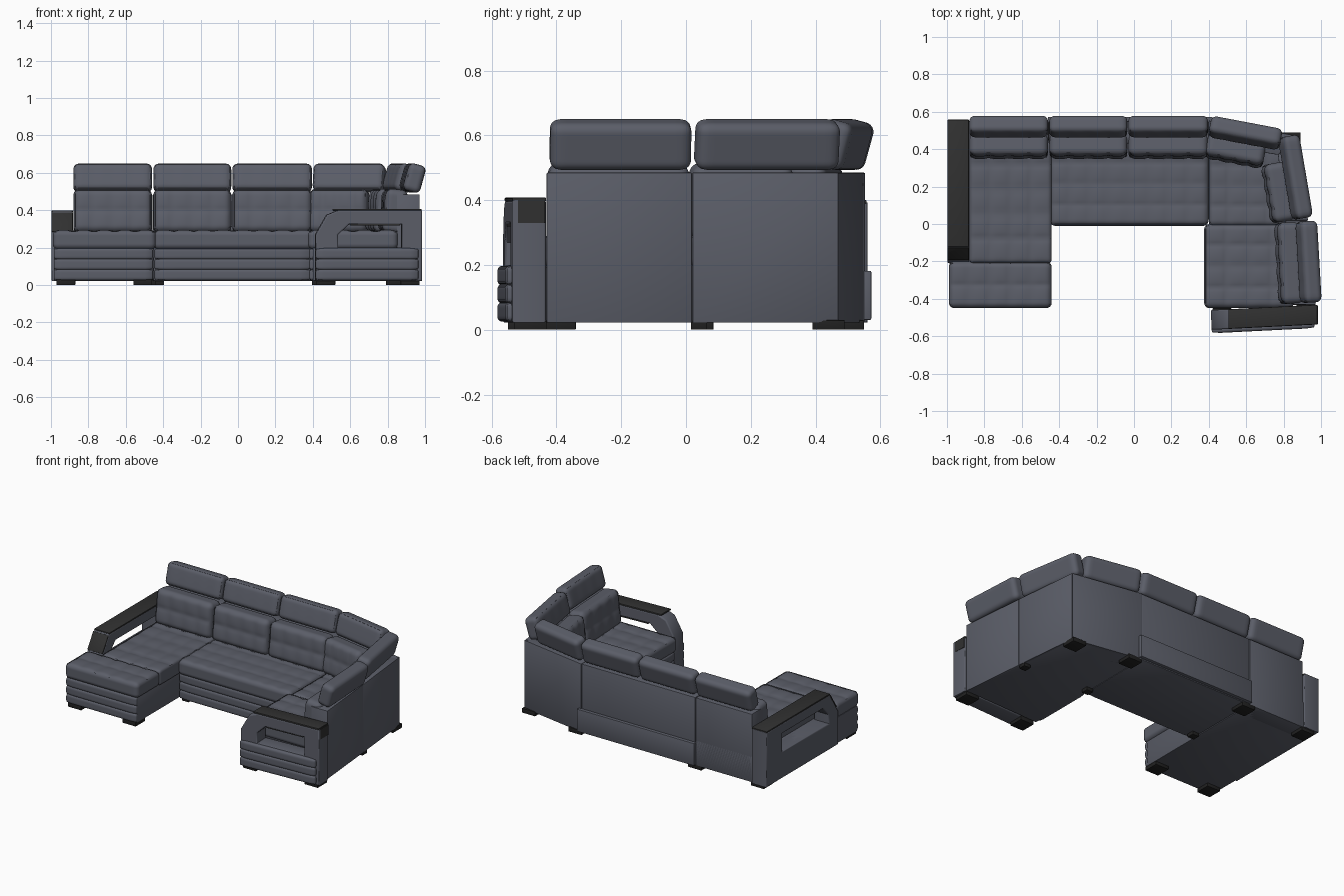
import bpy, bmesh, math
from mathutils import Vector

if "Cube" in bpy.data.objects:
    bpy.data.objects.remove(bpy.data.objects["Cube"])


def material(name, rgb):
    m = bpy.data.materials.new(name)
    m.use_nodes = True
    m.diffuse_color = (*rgb, 1)
    m.node_tree.nodes["Principled BSDF"].inputs["Base Color"].default_value = (*rgb, 1)
    return m


FABRIC = material("grey_fabric", (0.105, 0.112, 0.14))
PANEL = material("dark_panel", (0.03, 0.03, 0.03))
FOOT = material("black_foot", (0.015, 0.015, 0.015))


def add(name, mesh, mat, angle=40):
    ob = bpy.data.objects.new(name, mesh)
    bpy.context.collection.objects.link(ob)
    mesh.materials.clear()
    mesh.materials.append(mat)
    bpy.ops.object.select_all(action="DESELECT")
    ob.select_set(True)
    bpy.context.view_layer.objects.active = ob
    bpy.ops.object.shade_smooth_by_angle(angle=math.radians(angle))
    return ob


def prism(name, outline, z0, z1, mat=FABRIC, bevel=0.006):
    """Upright block with the given plan outline."""
    bm = bmesh.new()
    face = bm.faces.new([bm.verts.new((x, y, z0)) for x, y in outline])
    top = bmesh.ops.extrude_face_region(bm, geom=[face])["geom"]
    for v in top:
        if isinstance(v, bmesh.types.BMVert):
            v.co.z = z1
    bmesh.ops.recalc_face_normals(bm, faces=bm.faces)
    if bevel:
        bmesh.ops.bevel(bm, geom=bm.edges[:], offset=bevel, segments=2,
                        profile=0.5, affect="EDGES", clamp_overlap=True)
    mesh = bpy.data.meshes.new(name)
    bm.to_mesh(mesh)
    bm.free()
    return add(name, mesh, mat)


def box(name, x0, x1, y0, y1, z0, z1, mat=FABRIC, bevel=0.006):
    return prism(name, [(x0, y0), (x1, y0), (x1, y1), (x0, y1)], z0, z1, mat, bevel)


def cushion(name, size, loc, radius, tufts=(1, 1), depth=0.0, axis=2, side=1,
            cuts=20, turn=0.0, tilt=0.0):
    """Rounded block, stitched into a grid of puffs on one side."""
    bm = bmesh.new()
    bmesh.ops.create_cube(bm, size=2)
    bmesh.ops.subdivide_edges(bm, edges=bm.edges[:], cuts=cuts, use_grid_fill=True)
    half = Vector(size) / 2
    a, b = [i for i in range(3) if i != axis]
    for v in bm.verts:
        u = v.co.copy()
        p = Vector([h * (0.6 * c + 0.4 * math.sin(c * math.pi / 2)) for h, c in zip(half, u)])
        core = Vector([max(-(h - radius), min(h - radius, c)) for h, c in zip(half, p)])
        if (p - core).length > 1e-6:
            p = core + (p - core).normalized() * radius
        if u[axis] * side > 0.99:
            fa = abs(math.sin(math.pi * tufts[0] * (p[a] / size[a] + 0.5)))
            fb = abs(math.sin(math.pi * tufts[1] * (p[b] / size[b] + 0.5)))
            p[axis] -= side * depth * (1 - (fa * fb) ** 0.4)
        v.co = p
    mesh = bpy.data.meshes.new(name)
    bm.to_mesh(mesh)
    bm.free()
    ob = add(name, mesh, FABRIC, 60)
    ob.location = loc
    ob.rotation_euler = (tilt, 0, turn)
    return ob


def armrest(name, outline, hole, width):
    """Side profile with a window, drawn in its own plane and extruded."""
    curve = bpy.data.curves.new(name, "CURVE")
    curve.dimensions, curve.fill_mode = "2D", "BOTH"
    curve.extrude, curve.bevel_depth, curve.bevel_resolution = width / 2 - 0.008, 0.008, 2
    curve.offset = -0.008
    for pts in (outline, hole):
        s = curve.splines.new("POLY")
        s.points.add(len(pts) - 1)
        for p, (x, z) in zip(s.points, pts):
            p.co = (x, z, 0, 1)
        s.use_cyclic_u = True
    helper = bpy.data.objects.new(name + "_profile", curve)
    bpy.context.collection.objects.link(helper)
    graph = bpy.context.evaluated_depsgraph_get()
    mesh = bpy.data.meshes.new_from_object(helper.evaluated_get(graph))
    bpy.data.objects.remove(helper)
    return add(name, mesh, FABRIC)


# Base blocks
box("chaise_base", -0.985, -0.457, -0.43, 0.55, 0.022, 0.2)
box("middle_base", -0.453, 0.4, 0.02, 0.54, 0.022, 0.2)
prism("corner_base", [(0.4, -0.45), (0.97, -0.43), (0.88, 0.46), (0.4, 0.54)], 0.022, 0.2)

# Pleated front panels, three soft bands each
for i in range(3):
    z = 0.055 + i * 0.056
    for part, x, y, length, turn in (("chaise", -0.72, -0.428, 0.53, 0),
                                     ("middle", -0.026, 0.018, 0.84, 0),
                                     ("arm", 0.69, -0.553, 0.55, 0.05)):
        cushion(f"{part}_pleat_{i + 1}", (length, 0.035, 0.06), (x, y, z), 0.015,
                cuts=8, turn=turn)
    cushion(f"corner_pleat_{i + 1}", (0.42, 0.03, 0.06), (0.395, -0.22, z), 0.014,
            cuts=8, turn=math.pi / 2)

# Tufted seats
cushion("chaise_seat_front", (0.55, 0.25, 0.105), (-0.715, -0.325, 0.243), 0.03, (5, 2), 0.012, cuts=30)
cushion("chaise_seat", (0.44, 0.66, 0.105), (-0.66, 0.12, 0.243), 0.02, (4, 5), 0.012, cuts=36)
cushion("middle_seat", (0.85, 0.45, 0.105), (-0.026, 0.215, 0.243), 0.03, (8, 4), 0.01, cuts=40)
cushion("corner_seat", (0.42, 0.43, 0.1), (0.61, 0.205, 0.243), 0.025, (4, 4), 0.01, cuts=30)
cushion("side_seat", (0.48, 0.45, 0.105), (0.615, -0.225, 0.243), 0.03, (4, 4), 0.012, cuts=34)

# Back shell in upright panels that follow the corner
prism("chaise_back_shell", [(-0.88, 0.43), (-0.457, 0.43), (-0.457, 0.55), (-0.88, 0.55)], 0.022, 0.485)
prism("middle_back_shell", [(-0.455, 0.43), (0.4, 0.43), (0.4, 0.55), (-0.455, 0.55)], 0.022, 0.485)
prism("corner_back_shell", [(0.4, 0.43), (0.77, 0.37), (0.885, 0.47), (0.4, 0.553)], 0.022, 0.485, bevel=0.003)
prism("rear_side_shell", [(0.77, 0.37), (0.81, 0.02), (0.93, 0.02), (0.885, 0.47)], 0.022, 0.485, bevel=0.003)
prism("front_side_shell", [(0.81, 0.018), (0.85, -0.43), (0.972, -0.43), (0.93, 0.018)], 0.022, 0.485, bevel=0.003)
box("rear_storage_panel", -0.46, 0.42, 0.54, 0.572, 0.03, 0.182, bevel=0.004)

# Backrests: headrest line from p to q, trims shorten the lower cushion at each end
BACKS = [("chaise", (-0.88, 0.52), (-0.46, 0.52), 0, 0),
         ("middle_right", (-0.452, 0.52), (-0.036, 0.52), 0, 0),
         ("middle_left", (-0.03, 0.52), (0.395, 0.52), 0, 0),
         ("corner", (0.405, 0.522), (0.785, 0.45), 0, 0.07),
         ("rear_side", (0.825, 0.47), (0.9, 0.03), 0.13, 0),
         ("front_side", (0.92, 0.015), (0.945, -0.42), 0, 0)]
for name, p, q, trim0, trim1 in BACKS:
    p, q = Vector((*p, 0)), Vector((*q, 0))
    along = (q - p).normalized()
    rear = Vector((-along.y, along.x, 0))
    turn = math.atan2(along.y, along.x)
    length = (q - p).length
    up = Vector((0, 0, 1))
    cushion(name + "_headrest", (length, 0.095, 0.15), (p + q) / 2 + up * 0.572, 0.03,
            (4, 1), 0.004, axis=1, side=-1, cuts=18, turn=turn, tilt=-0.27)
    mid = (p + along * trim0 + q - along * trim1) / 2
    cushion(name + "_back_cushion", (length - trim0 - trim1, 0.12, 0.235),
            mid - rear * 0.105 + up * 0.395, 0.035, (4, 2), 0.012, axis=1, side=-1,
            cuts=24, turn=turn, tilt=-0.12)

# Armrests with windows; the profile runs from the front tip backwards
left = armrest("left_armrest", [(0, 0.022), (0.57, 0.022), (0.57, 0.4), (0.12, 0.4), (0.06, 0.375), (0, 0.27)],
               [(0.12, 0.2), (0.46, 0.2), (0.46, 0.325), (0.18, 0.325), (0.12, 0.27)], 0.105)
left.rotation_euler = (math.pi / 2, 0, 0.05)
left.location = (0.413, -0.513, 0)
right = armrest("right_armrest", [(0, 0.022), (0.77, 0.022), (0.77, 0.393), (0.09, 0.393), (0, 0.25)],
                [(0.1, 0.2), (0.6, 0.2), (0.6, 0.325), (0.16, 0.325), (0.1, 0.26)], 0.115)
right.rotation_euler = (math.pi / 2, 0, math.pi / 2)
right.location = (-0.94, -0.21, 0)

# Dark arm caps and end trims
prism("left_arm_cap", [(0.505, -0.56), (0.98, -0.536), (0.98, -0.432), (0.505, -0.456)], 0.397, 0.408, PANEL, 0.003)
prism("left_arm_end", [(0.975, -0.525), (0.984, -0.525), (0.984, -0.436), (0.975, -0.436)], 0.33, 0.4, PANEL, 0)
prism("left_arm_window_trim", [(0.6, -0.552), (0.865, -0.538), (0.865, -0.438), (0.6, -0.452)], 0.319, 0.327, PANEL, 0)
box("right_arm_cap", -0.997, -0.883, -0.12, 0.558, 0.39, 0.4, PANEL, 0.003)
slope = box("right_arm_slope", -0.057, 0.057, -0.06, 0.06, -0.004, 0.004, PANEL, 0.002)
slope.location = (-0.94, -0.158, 0.335)
slope.rotation_euler = (math.atan2(0.143, 0.09), 0, 0)
slope.hide_render = False

# Feet
FEET = [(-0.92, -0.39), (-0.51, -0.39), (-0.92, 0.5), (-0.45, 0.5), (-0.42, 0.06), (0.42, 0.06),
        (0.45, 0.5), (0.84, 0.44), (0.9, 0.04), (0.47, -0.5), (0.92, -0.48)]
for i, (x, y) in enumerate(FEET):
    w = 0.025 if i in (4, 5, 8) else 0.05
    box(f"foot_{i + 1}", x - w, x + w, y - w, y + w, 0, 0.03, FOOT, 0.003)
